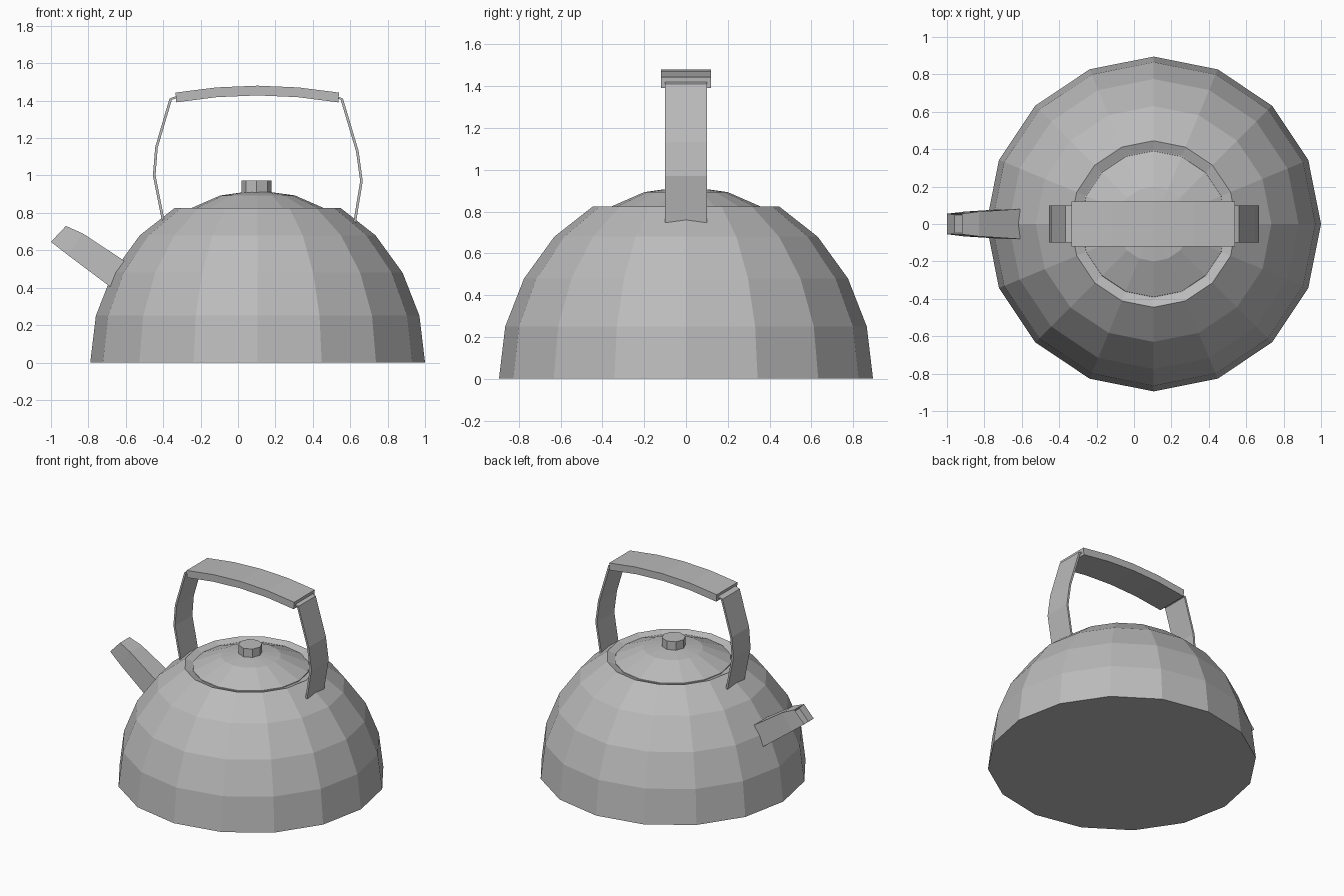
import bpy, bmesh
from math import cos, sin, tau
from mathutils import Vector

cube = bpy.data.objects.get("Cube")
if cube:
    bpy.data.objects.remove(cube, do_unlink=True)

CENTRE_X = 0.105

steel = bpy.data.materials.new("brushed grey")
steel.use_nodes = True
grey = (0.5, 0.5, 0.5, 1)
steel.diffuse_color = grey
steel.node_tree.nodes["Principled BSDF"].inputs["Base Color"].default_value = grey


def finish(name, bm):
    bmesh.ops.recalc_face_normals(bm, faces=bm.faces)
    mesh = bpy.data.meshes.new(name)
    bm.to_mesh(mesh)
    bm.free()
    mesh.materials.append(steel)
    obj = bpy.data.objects.new(name, mesh)
    bpy.context.collection.objects.link(obj)
    return obj


def skin(bm, rings):
    """Join matching rings of vertices with quads."""
    for a, b in zip(rings, rings[1:]):
        n = len(a)
        for i in range(n):
            j = (i + 1) % n
            bm.faces.new((a[i], a[j], b[j], b[i]))


def lathe(name, profile, sides, x=CENTRE_X, turn=0.0):
    """Turn a (radius, height) profile about a vertical axis, capping both ends."""
    bm = bmesh.new()
    angles = [tau * (i + turn) / sides for i in range(sides)]
    rings = [[bm.verts.new((x + r * cos(a), r * sin(a), z)) for a in angles]
             for r, z in profile]
    skin(bm, rings)
    bm.faces.new(rings[0])
    bm.faces.new(rings[-1])
    return finish(name, bm)


def bar(name, sections, recess=None):
    """Rectangular bar through sections of (top xz, bottom xz, half width)."""
    bm = bmesh.new()
    rings = []
    for (ax, az), (bx, bz), w in sections:
        rings.append([bm.verts.new(p) for p in
                      ((ax, -w, az), (ax, w, az), (bx, w, bz), (bx, -w, bz))])
    skin(bm, rings)
    bm.faces.new(rings[0])
    end = bm.faces.new(rings[-1])
    if recess:
        bmesh.ops.recalc_face_normals(bm, faces=bm.faces)
        bmesh.ops.inset_region(bm, faces=[end], thickness=recess[0])
        bmesh.ops.translate(bm, verts=end.verts, vec=-end.normal * recess[1])
    return finish(name, bm)


def strap(name, path, half_width=0.1, thickness=0.014):
    """Thin flat strip following a path in the xz plane."""
    pts = [Vector(p) for p in path]
    sections = []
    for i, p in enumerate(pts):
        d = (pts[min(i + 1, len(pts) - 1)] - pts[max(i - 1, 0)]).normalized()
        side = Vector((d.y, -d.x)) * thickness / 2
        sections.append((p + side, p - side, half_width))
    return bar(name, sections)


# Domed body with a sunken lip around the lid opening
lathe("body", [(0.895, 0), (0.865, 0.25), (0.775, 0.48), (0.63, 0.68),
               (0.445, 0.825), (0.395, 0.805)], 16)

# Shallow lid and its knob
lathe("lid", [(0.393, 0.795), (0.39, 0.81), (0.2, 0.893), (0.05, 0.914)], 16)
lathe("lid_knob", [(0.08, 0.9), (0.08, 0.972)], 8, x=0.1)

# Straps rising from the body to the grip
strap("handle_strap_right", [(-0.385, 0.70), (-0.402, 0.77), (-0.448, 1.0),
                             (-0.436, 1.15), (-0.36, 1.408), (-0.31, 1.425)])
strap("handle_strap_left", [(0.608, 0.68), (0.624, 0.75), (0.66, 0.97),
                            (0.638, 1.13), (0.555, 1.408), (0.51, 1.425)])

# Gently arched grip
grip = []
for i in range(5):
    t = i / 2 - 1
    x, z = 0.103 + 0.437 * t, 1.48 - 0.037 * t * t
    grip.append(((x, z), (x - 0.004 * t, z - 0.052), 0.12))
bar("handle_grip", grip)

# Tapered spout with a hollow mouth
bar("spout", [((-0.55, 0.49), (-0.60, 0.34), 0.084),
              ((-0.61, 0.545), (-0.69, 0.41), 0.08),
              ((-0.83, 0.69), (-0.91, 0.575), 0.066),
              ((-0.92, 0.73), (-1.0, 0.645), 0.055)], recess=(0.008, 0.05))
